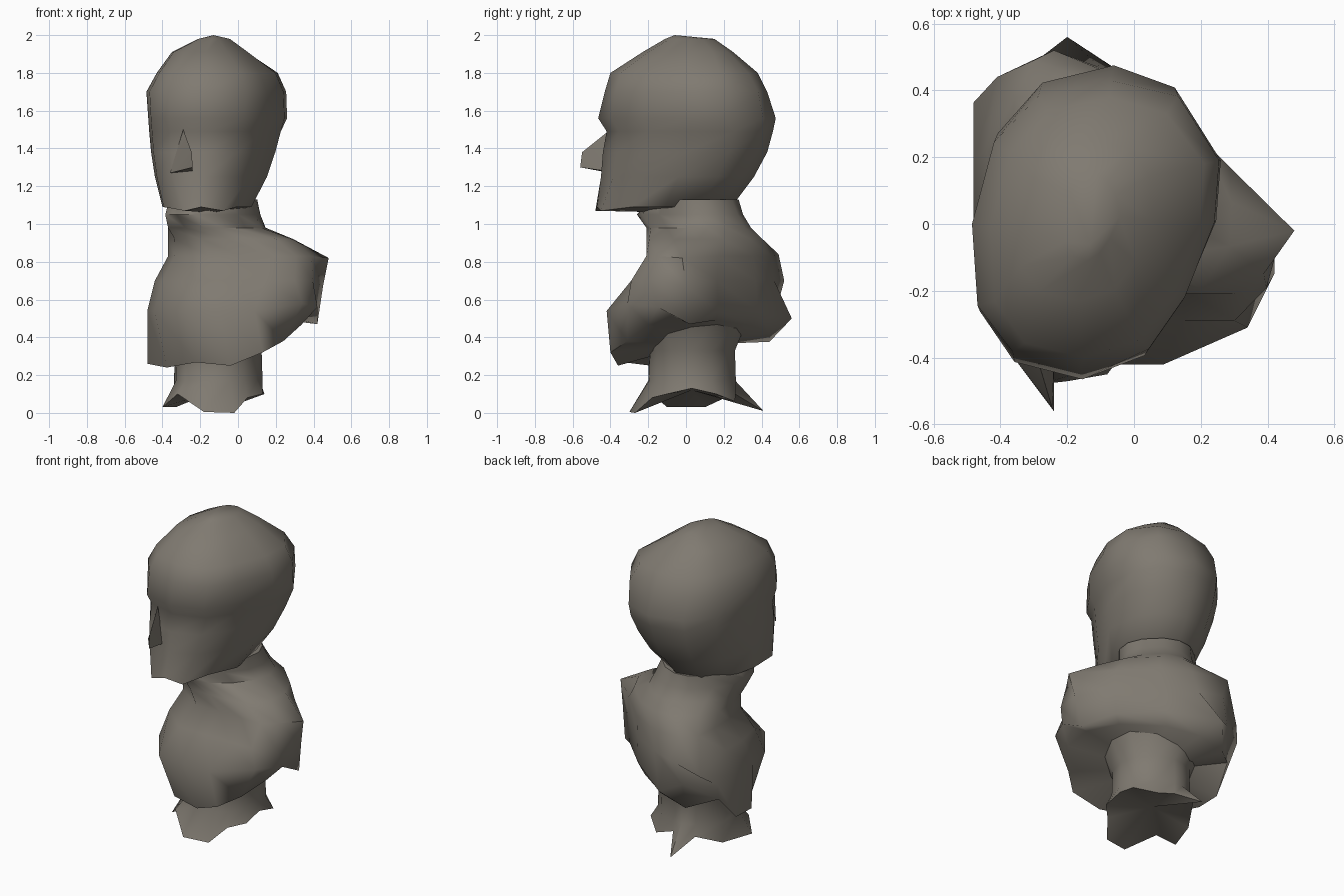
import bpy, bmesh, math
from mathutils import Vector

old = bpy.data.objects.get("Cube")
if old:
    bpy.data.objects.remove(old)

# One weathered stone colour
stone = bpy.data.materials.new("weathered_stone")
stone.use_nodes = True
color = (0.215, 0.195, 0.165, 1)
stone.diffuse_color = color
shader = next(n for n in stone.node_tree.nodes if n.type == 'BSDF_PRINCIPLED')
shader.inputs["Base Color"].default_value = color
shader.inputs["Roughness"].default_value = 0.9


def finish(name, bm, angle=60):
    """Turn a bmesh into a softly shaded stone object."""
    bmesh.ops.recalc_face_normals(bm, faces=bm.faces)
    mesh = bpy.data.meshes.new(name)
    bm.to_mesh(mesh)
    bm.free()
    mesh.materials.append(stone)
    obj = bpy.data.objects.new(name, mesh)
    bpy.context.collection.objects.link(obj)
    bpy.ops.object.select_all(action='DESELECT')
    obj.select_set(True)
    bpy.context.view_layer.objects.active = obj
    bpy.ops.object.shade_smooth_by_angle(angle=math.radians(angle))


def oval(a0, a1, b0, b1, sides, power):
    """Points of a rounded box filling the given extents."""
    points = []
    for i in range(sides):
        t = math.tau * i / sides
        c, s = math.cos(t), math.sin(t)
        a = math.copysign(abs(c) ** (2 / power), c)
        b = math.copysign(abs(s) ** (2 / power), s)
        points.append(((a0 + a1) / 2 + a * (a1 - a0) / 2,
                       (b0 + b1) / 2 + b * (b1 - b0) / 2))
    return points


def trim(p, direction, limit):
    """Flatten a point back onto a vertical cutting plane."""
    d = Vector((*direction, 0)).normalized()
    return p - d * max(p.dot(d) - limit, 0)


def loft(rings, bottom, top):
    """Skin rings of points, closing the ends onto centre points."""
    bm = bmesh.new()
    loops = [[bm.verts.new(p) for p in ring] for ring in rings]
    n = len(loops[0])
    for low, high in zip(loops, loops[1:]):
        for i in range(n):
            j = (i + 1) % n
            bm.faces.new((low[i], low[j], high[j], high[i]))
    for loop, tip in ((loops[0], bottom), (loops[-1], top)):
        v = bm.verts.new(tip)
        for i in range(n):
            bm.faces.new((loop[i], loop[(i + 1) % n], v))
    return bm


def pull(bm, targets):
    """Move the nearest vertex onto each target to carve an angular feature."""
    for target in map(Vector, targets):
        min(bm.verts, key=lambda v: (v.co - target).length).co = target


# Head: height, then extents in x and y; slightly sheared, with the
# cheek and the rear corner on the left flattened
HEAD = [
    (1.09, -.40, .08, -.47, .24),
    (1.25, -.44, .165, -.45, .36),
    (1.38, -.46, .21, -.44, .43),
    (1.49, -.47, .24, -.42, .46),
    (1.56, -.475, .26, -.465, .475),
    (1.70, -.485, .255, -.43, .43),
    (1.80, -.43, .21, -.40, .38),
    (1.91, -.35, .06, -.23, .25),
    (1.98, -.21, -.04, -.11, .15),
]
SHEAR = .1
rings = []
for z, x0, x1, y0, y1 in HEAD:
    cx, cy, rx, ry = (x0 + x1) / 2, (y0 + y1) / 2, (x1 - x0) / 2, (y1 - y0) / 2
    ring = []
    for x, y in oval(-rx, rx, -ry, ry, 12, 2.45):
        p = Vector((x + SHEAR * y, y, 0))
        for direction, limit in (((.82, .57), 1.14), ((.82, -.57), .93), ((.94, -.34), .9)):
            p = trim(p, direction, limit * rx)
        ring.append(p + Vector((cx, cy, z)))
    rings.append(ring)
head = loft(rings, (-.14, -.05, 1.06), (-.13, -.06, 2))
pull(head, [(-.28, -.48, 1.07), (-.08, -.45, 1.07),
            (.26, .19, 1.56), (.255, .19, 1.7), (.21, .18, 1.8)])
finish("head", head)

# Nose wedge, turned so that it leans over one cheek
bm = bmesh.new()
bridge, tip, under, side_a, side_b = [bm.verts.new(p) for p in (
    (-.29, -.4, 1.5), (-.245, -.55, 1.38), (-.24, -.56, 1.3),
    (-.36, -.4, 1.27), (-.24, -.42, 1.28))]
for face in ((bridge, tip, side_a), (bridge, side_b, tip), (tip, under, side_a),
             (tip, side_b, under), (under, side_b, side_a), (bridge, side_a, side_b)):
    bm.faces.new(face)
finish("nose", bm)

# Torso, neck and throat: height, shoulder-line extents, back-to-front extents,
# then the limits that trim its outer side, front and front corner
TORSO = [
    (.40, -.57, .42, -.29, .47, -.48, -.37, .37),
    (.54, -.60, .46, -.33, .50, -.48, -.42, .46),
    (.70, -.57, .46, -.33, .40, -.44, -.29, .40),
    (.83, -.52, .42, -.33, .30, -.37, -.21, .33),
    (.92, -.44, .28, -.31, .30, -.37, -.21, .34),
    (.98, -.38, .10, -.24, .33, -.37, -.24, .36),
    (1.05, -.36, .10, -.20, .40, -.385, -.36, .40),
    (1.13, -.35, .10, -.16, .28, -.38, -.20, .32),
]
H = math.sqrt(.5)
rings = []
for k, (z, u0, u1, w0, w1, xmin, ymin, corner) in enumerate(TORSO):
    ring = []
    for u, w in oval(u0, u1, w0, w1, 14, 2.35):
        slant = -.3 * w + .1 * u if k == 0 else 0
        p = Vector((max((u - w) * H, xmin), max(-(u + w) * H, ymin), z + slant))
        ring.append(trim(p, (-.82, -.57), corner))
    rings.append(ring)
torso = loft(rings, (-.1, .03, .36), (-.12, .03, 1.13))
pull(torso, [(.48, -.02, .82), (.45, 0, .67), (.42, .02, .47), (.42, -.15, .56),
             (.34, -.31, .58), (.24, -.31, .38), (.13, -.4, .32), (-.04, -.36, .25),
             (-.48, .02, .26), (-.45, .31, .42), (-.2, .56, .5), (-.41, .44, .6),
             (-.24, .52, .7), (-.3, .49, .84)])
finish("torso", torso)

# Pedestal with a ragged, flared foot, widening where it meets the torso
foot = [(.13, .03, .13), (.14, .16, .1), (.03, .26, .06), (-.09, .26, .1),
        (-.175, .41, .01), (-.24, .25, .1), (-.33, .1, .03), (-.4, -.1, .03),
        (-.32, -.18, .1), (-.18, -.3, .005), (-.02, -.27, 0), (.05, -.18, .08),
        (.13, -.1, .1)]
centre = Vector((-.11, .03))
angles = [math.atan2(y - centre.y, x - centre.x) for x, y, z in foot]


def column(z, rx, ry):
    return [(centre.x + rx * math.cos(t), centre.y + ry * math.sin(t), z) for t in angles]


finish("pedestal", loft([foot, column(.17, .24, .235), column(.33, .235, .23),
                         column(.5, .33, .3)],
                        (-.11, .03, .12), (-.11, .03, .5)))
